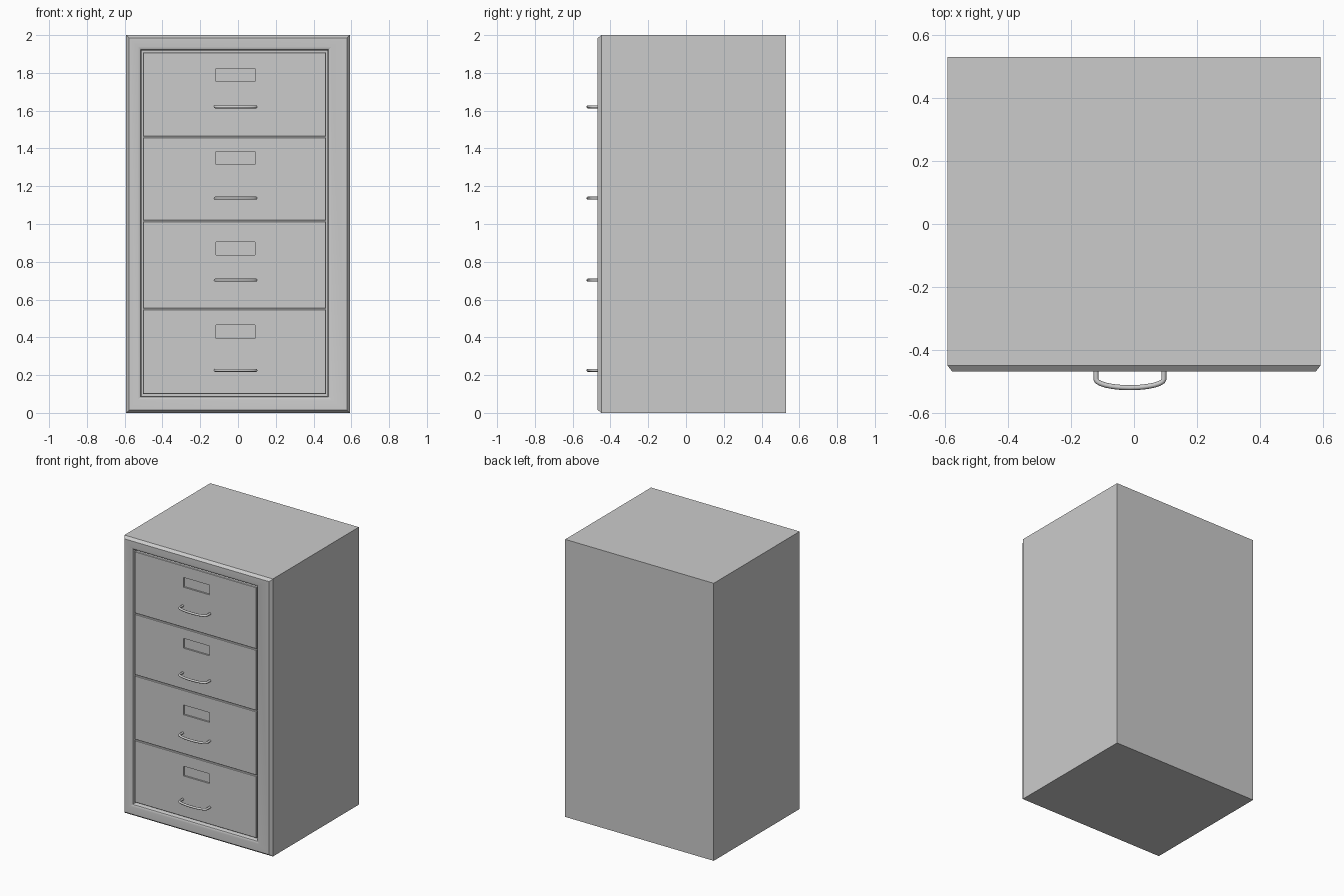
import bpy, bmesh, math

cube = bpy.data.objects.get("Cube")
if cube:
    bpy.data.objects.remove(cube, do_unlink=True)

grey = bpy.data.materials.new("painted_grey_steel")
grey.use_nodes = True
grey.diffuse_color = (0.6, 0.6, 0.6, 1)
grey.node_tree.nodes["Principled BSDF"].inputs["Base Color"].default_value = (0.6, 0.6, 0.6, 1)


def finish(obj, angle=30):
    obj.data.materials.append(grey)
    bpy.ops.object.select_all(action='DESELECT')
    obj.select_set(True)
    bpy.context.view_layer.objects.active = obj
    bpy.ops.object.shade_smooth_by_angle(angle=math.radians(angle))


def nested_rects(name, rings):
    """Closed shell through rectangles (x0, x1, z0, z1, y), from back to front."""
    bm = bmesh.new()
    loops = [[bm.verts.new(p) for p in
              ((x0, y, z0), (x1, y, z0), (x1, y, z1), (x0, y, z1))]
             for x0, x1, z0, z1, y in rings]
    bm.faces.new(loops[0])
    bm.faces.new(loops[-1])
    for a, b in zip(loops, loops[1:]):
        for i in range(4):
            j = (i + 1) % 4
            bm.faces.new((a[i], a[j], b[j], b[i]))
    bmesh.ops.recalc_face_normals(bm, faces=bm.faces)
    mesh = bpy.data.meshes.new(name)
    bm.to_mesh(mesh)
    bm.free()
    obj = bpy.data.objects.new(name, mesh)
    bpy.context.collection.objects.link(obj)
    finish(obj)
    return obj


def grown(rect, d, y):
    x0, x1, z0, z1 = rect
    return (x0 - d, x1 + d, z0 - d, z1 + d, y)


# Cabinet shell: chamfered front rim, bevelled opening and shallow recess
outer = (-0.592, 0.592, 0, 2)
opening = (-0.51, 0.474, 0.09, 1.918)
nested_rects("cabinet_body", [
    grown(outer, 0, 0.53),
    grown(outer, 0, -0.448),
    grown(outer, -0.016, -0.468),
    grown(opening, 0.02, -0.468),
    grown(opening, 0.006, -0.461),
    grown(opening, 0, -0.445),
    grown(opening, 0, -0.41),
])


def handle(name, z):
    """Bowed round bar standing out from the drawer front."""
    curve = bpy.data.curves.new(name, 'CURVE')
    curve.dimensions = '3D'
    curve.bevel_depth = 0.008
    curve.bevel_resolution = 2
    curve.use_fill_caps = True
    half, mid = 0.108, -0.013
    bow = [(mid + half * math.sin(t), -0.492 - 0.027 * math.cos(t))
           for t in (math.radians(a) for a in range(-90, 91, 15))]
    path = [(mid - half, -0.45)] + bow + [(mid + half, -0.45)]
    spline = curve.splines.new('POLY')
    spline.points.add(len(path) - 1)
    for point, (x, y) in zip(spline.points, path):
        point.co = (x, y, z, 1)
    obj = bpy.data.objects.new(name, curve)
    bpy.context.collection.objects.link(obj)
    bpy.ops.object.select_all(action='DESELECT')
    obj.select_set(True)
    bpy.context.view_layer.objects.active = obj
    bpy.ops.object.convert(target='MESH')
    finish(bpy.context.object, 50)


# Drawers: bottom, top, label centre and handle heights
drawers = [
    ("bottom", 0.10, 0.547, 0.429, 0.225),
    ("lower", 0.553, 1.013, 0.87, 0.703),
    ("upper", 1.019, 1.457, 1.35, 1.137),
    ("top", 1.463, 1.908, 1.789, 1.62),
]
for name, low, high, label_z, handle_z in drawers:
    front = (-0.504, 0.465, low, high)
    label = (-0.116, 0.09, label_z - 0.035, label_z + 0.035)
    # Drawer front with rounded rim and sunken label slot
    nested_rects(name + "_drawer", [
        grown(front, 0, -0.405),
        grown(front, 0, -0.451),
        grown(front, -0.003, -0.455),
        grown(label, 0, -0.455),
        grown(label, 0, -0.443),
    ])
    handle(name + "_handle", handle_z)
